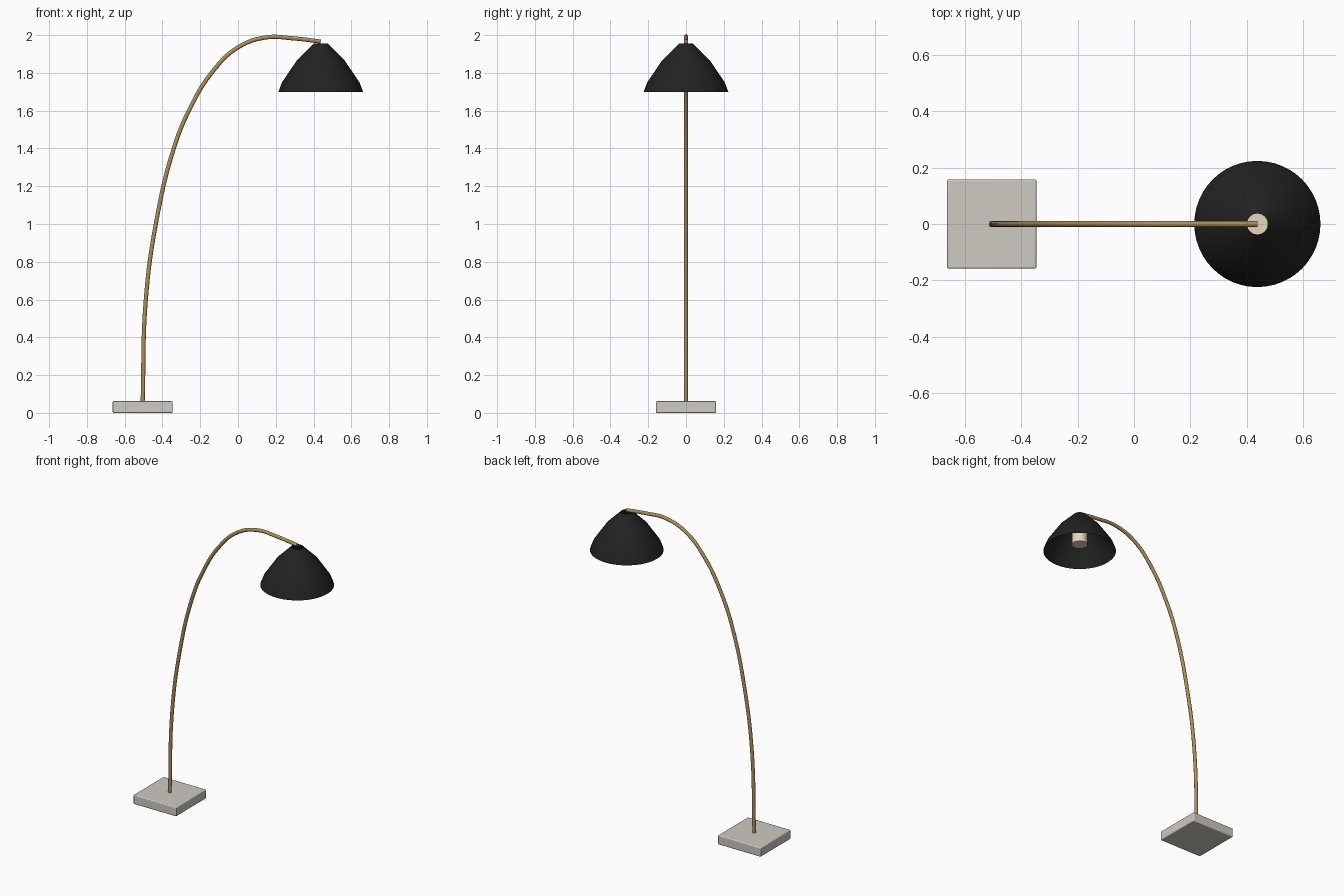
import bpy
import bmesh
import math

cube = bpy.data.objects.get("Cube")
if cube:
    bpy.data.objects.remove(cube, do_unlink=True)

BASE_X, SHADE_X = -0.505, 0.438


def material(name, color, metallic=0.0):
    mat = bpy.data.materials.new(name)
    mat.use_nodes = True
    mat.diffuse_color = (*color, 1)
    bsdf = next(n for n in mat.node_tree.nodes if n.type == 'BSDF_PRINCIPLED')
    bsdf.inputs["Base Color"].default_value = (*color, 1)
    return mat


stone = material("pale stone", (0.62, 0.59, 0.54))
brass = material("brass", (0.42, 0.27, 0.10))
black = material("matte black", (0.016, 0.016, 0.016))
cream = material("warm cream", (0.80, 0.68, 0.50))


def finish(obj, name, mat, angle=35):
    obj.name = name
    obj.data.materials.append(mat)
    bpy.ops.object.select_all(action='DESELECT')
    obj.select_set(True)
    bpy.context.view_layer.objects.active = obj
    bpy.ops.object.shade_smooth_by_angle(angle=math.radians(angle))


# Square base with softened edges
bpy.ops.mesh.primitive_cube_add(size=1, location=(BASE_X, 0, 0.031))
base = bpy.context.object
base.scale = (0.317, 0.317, 0.062)
bpy.ops.object.transform_apply(location=False, rotation=False, scale=True)
bevel = base.modifiers.new("soft edges", 'BEVEL')
bevel.width = 0.006
bevel.segments = 3
finish(base, "base", stone)

# Arched pole: a round tube along a smooth path
path = [(BASE_X, 0.05), (-0.488, 0.6), (-0.435, 1.0), (-0.34, 1.4),
        (-0.26, 1.6), (-0.14, 1.8), (0.0, 1.935), (0.15, 1.988),
        (0.29, 1.983), (SHADE_X, 1.966)]
curve = bpy.data.curves.new("arched_pole", 'CURVE')
curve.dimensions = '3D'
curve.bevel_depth = 0.0115
curve.bevel_resolution = 3
curve.resolution_u = 8
curve.use_fill_caps = True
spline = curve.splines.new('BEZIER')
spline.bezier_points.add(len(path) - 1)
for point, (x, z) in zip(spline.bezier_points, path):
    point.co = (x, 0, z)
    point.handle_left_type = point.handle_right_type = 'AUTO'
pole = bpy.data.objects.new("arched_pole", curve)
bpy.context.collection.objects.link(pole)
bpy.ops.object.select_all(action='DESELECT')
pole.select_set(True)
bpy.context.view_layer.objects.active = pole
bpy.ops.object.convert(target='MESH')
finish(bpy.context.object, "arched_pole", brass, 50)

# Open shade: a profile revolved about its own axis
profile = [(0.224, 1.70), (0.205, 1.75), (0.127, 1.865), (0.037, 1.955)]
SIDES = 48
bm = bmesh.new()
rings = []
for r, z in profile:
    angles = [2 * math.pi * i / SIDES for i in range(SIDES)]
    rings.append([bm.verts.new((r * math.cos(a), r * math.sin(a), z))
                  for a in angles])
for low, high in zip(rings, rings[1:]):
    for i in range(SIDES):
        j = (i + 1) % SIDES
        bm.faces.new((low[i], low[j], high[j], high[i]))
mesh = bpy.data.meshes.new("shade")
bm.to_mesh(mesh)
bm.free()
shade = bpy.data.objects.new("shade", mesh)
shade.location.x = SHADE_X
bpy.context.collection.objects.link(shade)
finish(shade, "shade", black)

# Light source inside the shade
bpy.ops.mesh.primitive_cylinder_add(vertices=32, radius=0.048, depth=0.11,
                                    location=(SHADE_X, 0, 1.80))
finish(bpy.context.object, "bulb", cream)
